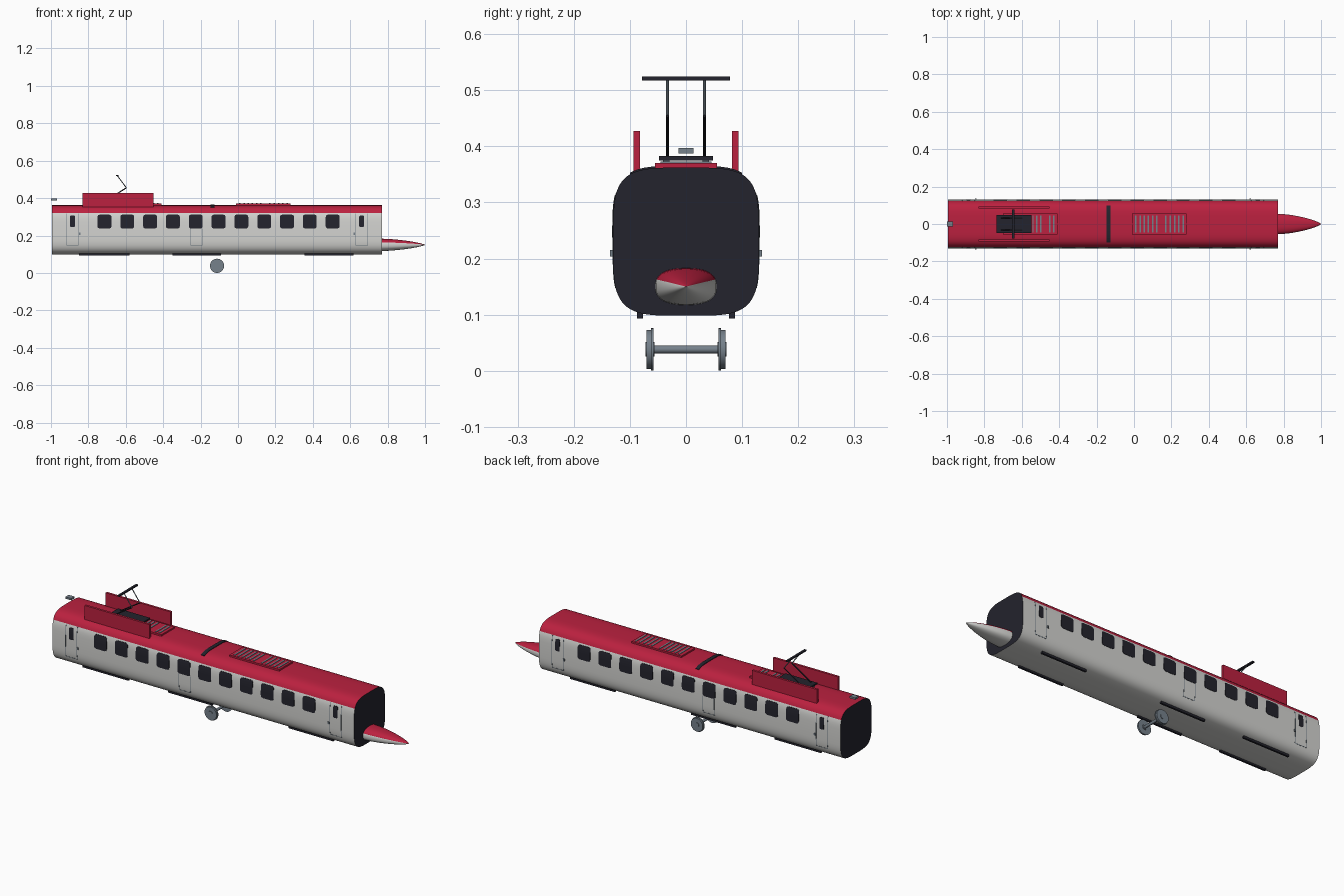
import bpy, bmesh, math
from mathutils import Vector

if "Cube" in bpy.data.objects:
    bpy.data.objects.remove(bpy.data.objects["Cube"])

X0, X1 = -0.995, 0.77            # carriage ends
HW, HH, CZ, N = 0.13, 0.132, 0.23, 4.2   # half width, half height, centre, squareness
ROOF_Z = 0.32


def mat(name, rgb):
    m = bpy.data.materials.new(name)
    m.diffuse_color = (*rgb, 1)
    m.use_nodes = True
    m.node_tree.nodes["Principled BSDF"].inputs["Base Color"].default_value = m.diffuse_color
    return m


RED = mat("red paint", (0.50, 0.015, 0.05))
WHITE = mat("off white paint", (0.66, 0.66, 0.64))
DARK = mat("dark", (0.017, 0.017, 0.026))
GREY = mat("steel grey", (0.18, 0.22, 0.26))


def finish(bm, name, mats, smooth=False):
    bmesh.ops.recalc_face_normals(bm, faces=bm.faces)
    me = bpy.data.meshes.new(name)
    bm.to_mesh(me)
    bm.free()
    ob = bpy.data.objects.new(name, me)
    bpy.context.collection.objects.link(ob)
    for m in mats:
        me.materials.append(m)
    if smooth:
        bpy.ops.object.select_all(action='DESELECT')
        ob.select_set(True)
        bpy.context.view_layer.objects.active = ob
        bpy.ops.object.shade_smooth_by_angle(angle=math.radians(35))
    return ob


def boxes(name, m, spans):
    """One object from (x0, x1, y0, y1, z0, z1) boxes."""
    bm = bmesh.new()
    for x0, x1, y0, y1, z0, z1 in spans:
        vs = bmesh.ops.create_cube(bm, size=1)["verts"]
        for v in vs:
            v.co = ((x0 + x1) / 2 + v.co.x * (x1 - x0), (y0 + y1) / 2 + v.co.y * (y1 - y0),
                    (z0 + z1) / 2 + v.co.z * (z1 - z0))
    return finish(bm, name, [m])


def rods(name, m, segs, r, n=8):
    """One object from round bars (start, end)."""
    bm = bmesh.new()
    for a, b in segs:
        a, b = Vector(a), Vector(b)
        vs = bmesh.ops.create_cone(bm, cap_ends=True, segments=n, radius1=r, radius2=r,
                                   depth=(b - a).length)["verts"]
        q = Vector((0, 0, 1)).rotation_difference(b - a)
        for v in vs:
            v.co = q @ v.co + (a + b) / 2
    return finish(bm, name, [m], True)


def side_y(z):
    return HW * (1 - abs((z - CZ) / HH) ** N) ** (1 / N)


def roof_z(y):
    return CZ + HH * (1 - abs(y / HW) ** N) ** (1 / N)


def loft(bm, rings):
    """Skin closed rings of points, return the side faces."""
    rows = [[bm.verts.new(p) for p in r] for r in rings]
    k = len(rows[0])
    fs = [bm.faces.new((a[i], a[(i + 1) % k], b[(i + 1) % k], b[i]))
          for a, b in zip(rows, rows[1:]) for i in range(k)]
    return fs, rows


def squircle(n, e, count):
    out = []
    for i in range(count):
        t = math.tau * i / count
        c, s = math.cos(t), math.sin(t)
        out.append((math.copysign(abs(c) ** (2 / e), c), math.copysign(abs(s) ** (2 / e), s)))
    return out


# Carriage shell: red roof, white sides, dark end walls
prof = [(HW * a, CZ + HH * b) for a, b in squircle(0, N, 72)]
for sgn in (1, -1):              # snap the nearest points to the paint line
    i = min((k for k in range(72) if prof[k][0] * sgn > 0), key=lambda k: abs(prof[k][1] - ROOF_Z))
    prof[i] = (sgn * side_y(ROOF_Z), ROOF_Z)
bm = bmesh.new()
fs, rows = loft(bm, [[(x, y, z) for y, z in prof] for x in (X0, X1)])
for f in fs:
    f.material_index = 0 if f.calc_center_median().z > ROOF_Z else 1
for r in (rows[0], rows[-1]):
    bm.faces.new(r).material_index = 2
finish(bm, "carriage_shell", [RED, WHITE, DARK], True)

# Nose cone, split into red top and white underside
bm = bmesh.new()
K, L, NZ = 40, 0.235, 0.15
shape = squircle(0, 2.5, K)
rings = []
for j in range(14):
    t = math.sin(j / 13 * math.pi / 2) * 0.999
    r = (1 - t ** 1.6) ** 0.75
    rings.append([(X1 - 0.005 + L * t, 0.055 * r * a, NZ + 0.033 * r * b) for a, b in shape])
fs, rows = loft(bm, rings)
for i, f in enumerate(fs):
    f.material_index = 0 if 2 <= i % K < K // 2 - 2 else 1
bm.faces.new(rows[-1])
bm.faces.new(rows[0])
finish(bm, "nose_cone", [RED, WHITE], True)


def side_plates(name, m, rects, off=0.0015):
    """Thin plates hugging both side walls: (centre x, half width, z0, z1, corner radius)."""
    bm = bmesh.new()
    for s in (1, -1):
        for cx, w, z0, z1, rad in rects:
            ts = [0, 0.04, 0.1, 0.18, 0.35, 0.5, 0.65, 0.82, 0.9, 0.96, 1]
            grid = []
            for t in ts:
                z = z0 + t * (z1 - z0)
                d = max(0, rad - min(z - z0, z1 - z))
                hw = w - (rad - math.sqrt(max(0, rad * rad - d * d)))
                y = side_y(z)
                grid.append([bm.verts.new((cx + k * hw, s * (y + o), z))
                             for k, o in ((-1, -0.002), (-1, off), (1, off), (1, -0.002))])
            for a, b in zip(grid, grid[1:]):
                for i in range(4):
                    bm.faces.new((a[i], a[(i + 1) % 4], b[(i + 1) % 4], b[i]))
            bm.faces.new(grid[0])
            bm.faces.new(grid[-1])
    return finish(bm, name, [m])


# Windows and door windows
DOORS = (-0.885, 0.661)
side_plates("windows", DARK, [(-0.714 + 0.122 * i, 0.037, 0.237, 0.312, 0.012) for i in range(11)])
side_plates("door_windows", DARK, [(x, 0.013, 0.245, 0.307, 0.006) for x in DOORS])

# Door outlines: end doors and the middle hatch
lines = []
for x, top in ((DOORS[0], 0.318), (DOORS[1], 0.318), (-0.222, 0.237)):
    lines += [(x + s * 0.033, 0.0015, 0.148, top, 0) for s in (1, -1)]
    lines.append((x, 0.033, 0.147, 0.150, 0))
side_plates("door_outlines", GREY, lines, 0.0008)

# Door handles
boxes("door_handles", GREY, [(x - 0.004, x + 0.004, s * 0.128, s * 0.135, 0.204, 0.215)
                             for s in (1, -1) for x in (-0.846, 0.622)])

# Underside rails
boxes("underside_rails", DARK, [(a, b, s * 0.082 - 0.005, s * 0.082 + 0.005, 0.093, 0.108)
                                for a, b in ((-0.85, -0.58), (-0.35, -0.09), (0.355, 0.618))
                                for s in (1, -1)])

# Wheelset: axle, wheels, flanges and hubs
WX, WZ = -0.112, 0.038
rods("axle", GREY, [((WX, -0.07, WZ), (WX, 0.07, WZ))], 0.007, 16)
for name, r, a, b in (("wheels", 0.035, 0.058, 0.070), ("flanges", 0.038, 0.058, 0.062),
                      ("hubs", 0.013, 0.056, 0.0725)):
    rods(name, GREY, [((WX, s * a, WZ), (WX, s * b, WZ)) for s in (1, -1)], r, 32)

# Roof vent panels with slats
boxes("roof_vents", RED, [(-0.70, -0.41, -0.055, 0.055, 0.355, 0.370),
                          (-0.012, 0.28, -0.055, 0.055, 0.355, 0.370)])
slats = [0.010 + 0.0225 * i for i in range(6)] + [0.17 + 0.0235 * i for i in range(5)]
slats += [-0.54, -0.52, -0.498, -0.45, -0.43]
boxes("vent_slats", GREY, [(x - 0.004, x + 0.004, -0.045, 0.045, 0.366, 0.3725) for x in slats])

# Cable strip bent across the roof
bm = bmesh.new()
ring = []
for i in range(17):
    y = -0.1 + 0.2 * i / 16
    z = roof_z(y)
    ring.append([(x, y, z + o) for x, o in ((-0.146, -0.003), (-0.146, 0.003),
                                            (-0.126, 0.003), (-0.126, -0.003))])
_, rows = loft(bm, ring)
bm.faces.new(rows[0])
bm.faces.new(rows[-1])
finish(bm, "roof_cable", [DARK])

# Screens beside the current collector
boxes("collector_screens", RED, [(-0.832, -0.452, s * 0.088 - 0.006, s * 0.088 + 0.006, 0.352, 0.427)
                                 for s in (1, -1)])

# Current collector: base, folding arms and contact bar
boxes("collector_base", DARK, [(-0.735, -0.548, -0.048, 0.048, 0.375, 0.383)])
boxes("collector_feet", GREY, [(x - 0.008, x + 0.008, y - 0.006, y + 0.006, 0.358, 0.376)
                               for x in (-0.715, -0.57) for y in (-0.035, 0.035)])
rods("lower_arms", DARK, [((-0.71, s * 0.033, 0.383), (-0.597, s * 0.033, 0.455)) for s in (1, -1)], 0.003)
rods("upper_arms", GREY, [((-0.597, s * 0.033, 0.455), (-0.645, s * 0.033, 0.52)) for s in (1, -1)], 0.0025)
boxes("contact_bar", DARK, [(-0.651, -0.639, -0.078, 0.078, 0.517, 0.524)])

# Rear roof coupling piece
boxes("rear_connector", GREY, [(-1.0, -0.967, -0.0135, 0.0135, 0.387, 0.397)])
